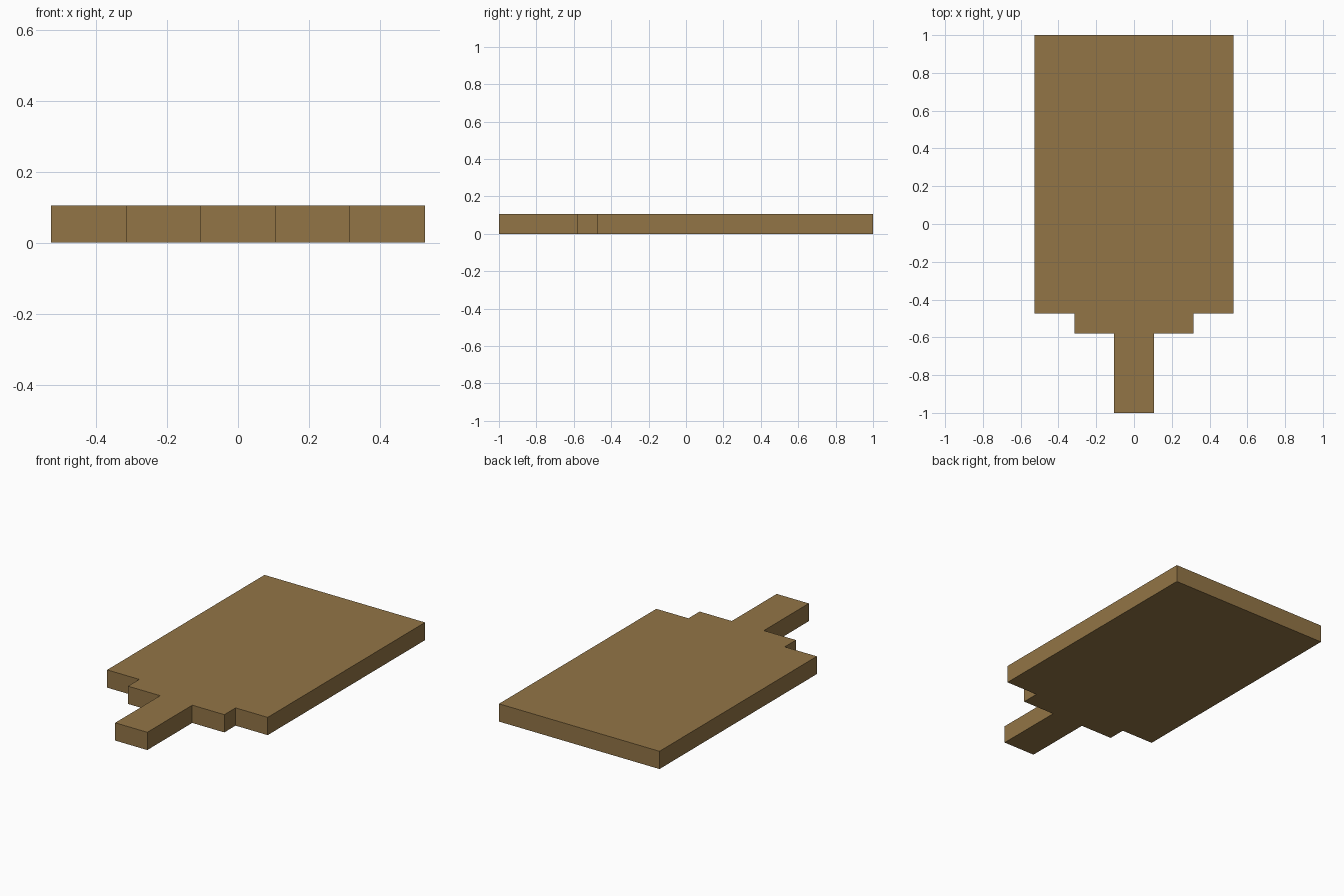
import bpy
import bmesh

if "Cube" in bpy.data.objects:
    bpy.data.objects.remove(bpy.data.objects["Cube"])

U = 2 / 19  # the model sits on a 19-unit-long grid

wood = bpy.data.materials.new("brown_wood")
wood.diffuse_color = (0.29, 0.178, 0.061, 1)
wood.use_nodes = True
wood.node_tree.nodes["Principled BSDF"].inputs["Base Color"].default_value = wood.diffuse_color

# Right half of the paddle outline, from handle end to blade end, in grid units
half = [(1, 0), (1, 4), (3, 4), (3, 5), (5, 5), (5, 19)]
outline = half + [(-x, y) for x, y in reversed(half)]

# Paddle board: mirrored outline extruded one unit up
bm = bmesh.new()
base = bm.faces.new([bm.verts.new((x * U, y * U - 1, 0)) for x, y in outline])
result = bmesh.ops.extrude_face_region(bm, geom=[base], use_keep_orig=True)
top = [g for g in result["geom"] if isinstance(g, bmesh.types.BMVert)]
bmesh.ops.translate(bm, verts=top, vec=(0, 0, U))
bmesh.ops.recalc_face_normals(bm, faces=bm.faces)

mesh = bpy.data.meshes.new("paddle_board")
bm.to_mesh(mesh)
bm.free()
mesh.materials.append(wood)
board = bpy.data.objects.new("paddle_board", mesh)
bpy.context.collection.objects.link(board)
